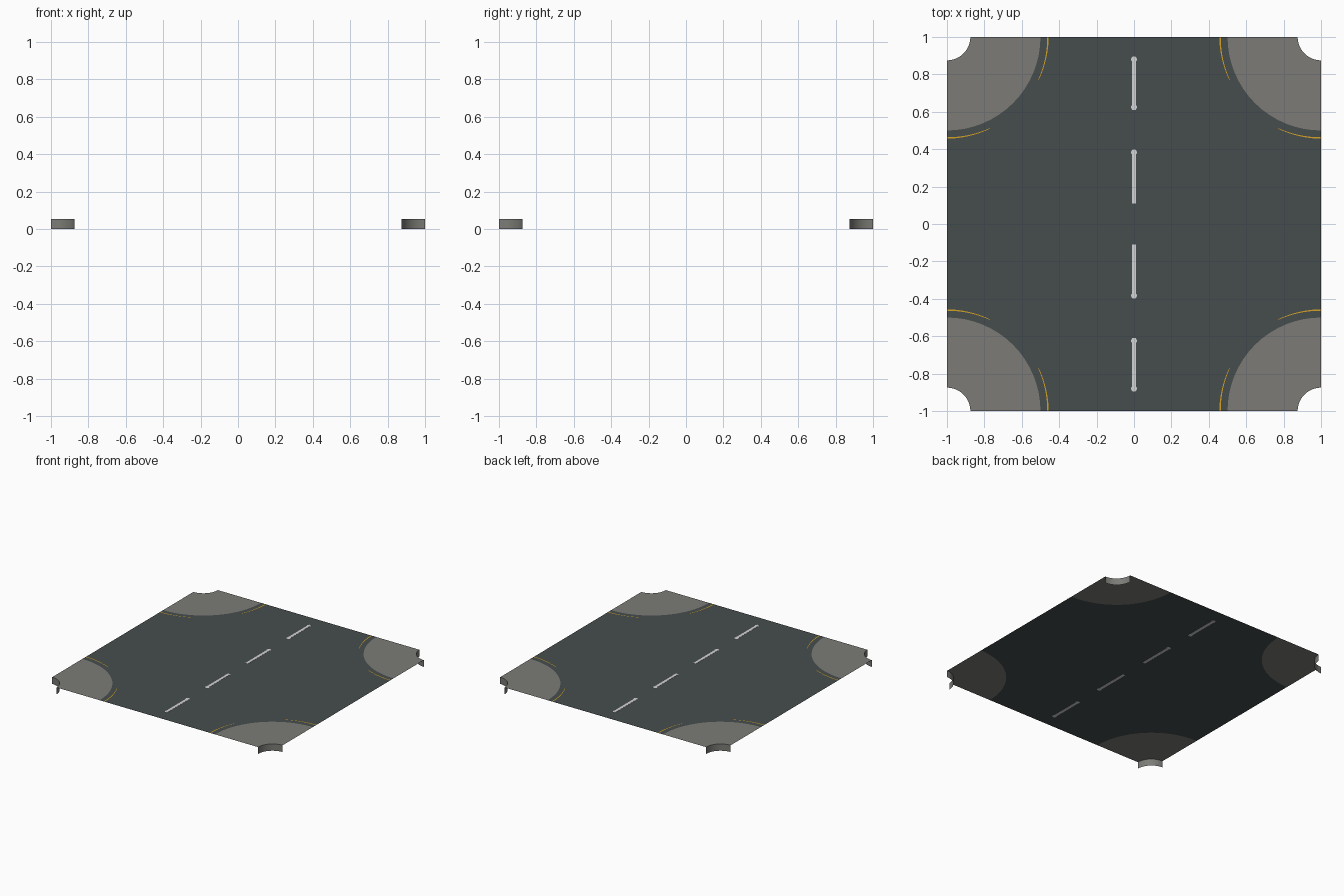
import bpy, bmesh, math
from math import cos, sin, pi, radians

if "Cube" in bpy.data.objects:
    bpy.data.objects.remove(bpy.data.objects["Cube"])

TOP = 0.053                      # height of the road sheet
R_NOTCH, R_WALK, R_LINE = 0.125, 0.5, 0.54
CORNERS = [(-1, -1), (1, -1), (1, 1), (-1, 1)]   # counter-clockwise


def material(name, rgb):
    m = bpy.data.materials.new(name)
    m.diffuse_color = (*rgb, 1)
    m.use_nodes = True
    m.node_tree.nodes["Principled BSDF"].inputs["Base Color"].default_value = m.diffuse_color
    return m


ASPHALT = material("asphalt", (0.061, 0.073, 0.073))
PAVING = material("paving_grey", (0.20, 0.198, 0.184))
WHITE = material("line_white", (0.66, 0.66, 0.66))
YELLOW = material("line_yellow", (0.65, 0.36, 0.02))


def make(name, mat, faces):
    """Object from a list of faces, each a list of points."""
    bm = bmesh.new()
    for pts in faces:
        bm.faces.new([bm.verts.new(p) for p in pts])
    bmesh.ops.remove_doubles(bm, verts=bm.verts, dist=1e-5)
    me = bpy.data.meshes.new(name)
    bm.to_mesh(me)
    bm.free()
    me.materials.append(mat)
    ob = bpy.data.objects.new(name, me)
    bpy.context.collection.objects.link(ob)
    return ob


def arc(i, r, z=TOP, a0=0, a1=90, n=16):
    """Counter-clockwise arc around tile corner i, reaching into the tile."""
    cx, cy = CORNERS[i]
    out = []
    for k in range(n + 1):
        a = radians(90 * i + a0 + (a1 - a0) * k / n)
        rr = r(k / n) if callable(r) else r
        out.append((cx + rr * cos(a), cy + rr * sin(a), z))
    return out


def strip(p, q):
    """Quads between outer points p and inner points q."""
    return [[q[k], p[k], p[k + 1], q[k + 1]] for k in range(len(p) - 1)]


# Road sheet: square with the four pavement quadrants cut away
outline = []
for i in range(4):
    outline += arc(i, R_WALK)[::-1]
make("road", ASPHALT, [outline])

# Corner pavements, hanging curbs and thin yellow edge lines
for i in range(4):
    make(f"pavement_{i}", PAVING, strip(arc(i, R_WALK), arc(i, R_NOTCH)))
    curb = make(f"corner_curb_{i}", PAVING,
                strip(arc(i, R_NOTCH, 0), arc(i, R_NOTCH, TOP)))
    curb.data.flip_normals()
    curb.data.shade_smooth()
    faces = []
    for a0, a1 in ((0, 25), (90, 65)):       # each line tapers to its tip
        p = arc(i, lambda t: R_LINE + 0.004 * (1 - 0.6 * t), TOP + 0.001, a0, a1, 8)
        q = arc(i, lambda t: R_LINE - 0.004 * (1 - 0.6 * t), TOP + 0.001, a0, a1, 8)
        faces += strip(p, q) if a1 > a0 else [f[::-1] for f in strip(p, q)]
    make(f"edge_line_{i}", YELLOW, faces)


# Centre dashes: thin plates visible from both sides, with round ends
def dash(name, y0, y1, caps):
    bm = bmesh.new()
    box = bmesh.ops.create_cube(bm, size=1)["verts"]
    bmesh.ops.scale(bm, verts=box, vec=(0.022, y1 - y0, 0.002))
    bmesh.ops.translate(bm, verts=box, vec=(0, (y0 + y1) / 2, TOP))
    for y in caps:
        cap = bmesh.ops.create_cone(bm, cap_ends=True, segments=12, radius1=0.016,
                                    radius2=0.016, depth=0.0016)["verts"]
        bmesh.ops.translate(bm, verts=cap, vec=(0, y, TOP))
    me = bpy.data.meshes.new(name)
    bm.to_mesh(me)
    bm.free()
    me.materials.append(WHITE)
    bpy.context.collection.objects.link(bpy.data.objects.new(name, me))


for side, s in (("back", 1), ("front", -1)):
    dash(f"inner_dash_{side}", *sorted((s * 0.11, s * 0.395)), [s * 0.383])
    dash(f"outer_dash_{side}", *sorted((s * 0.61, s * 0.89)), [s * 0.625, s * 0.88])
